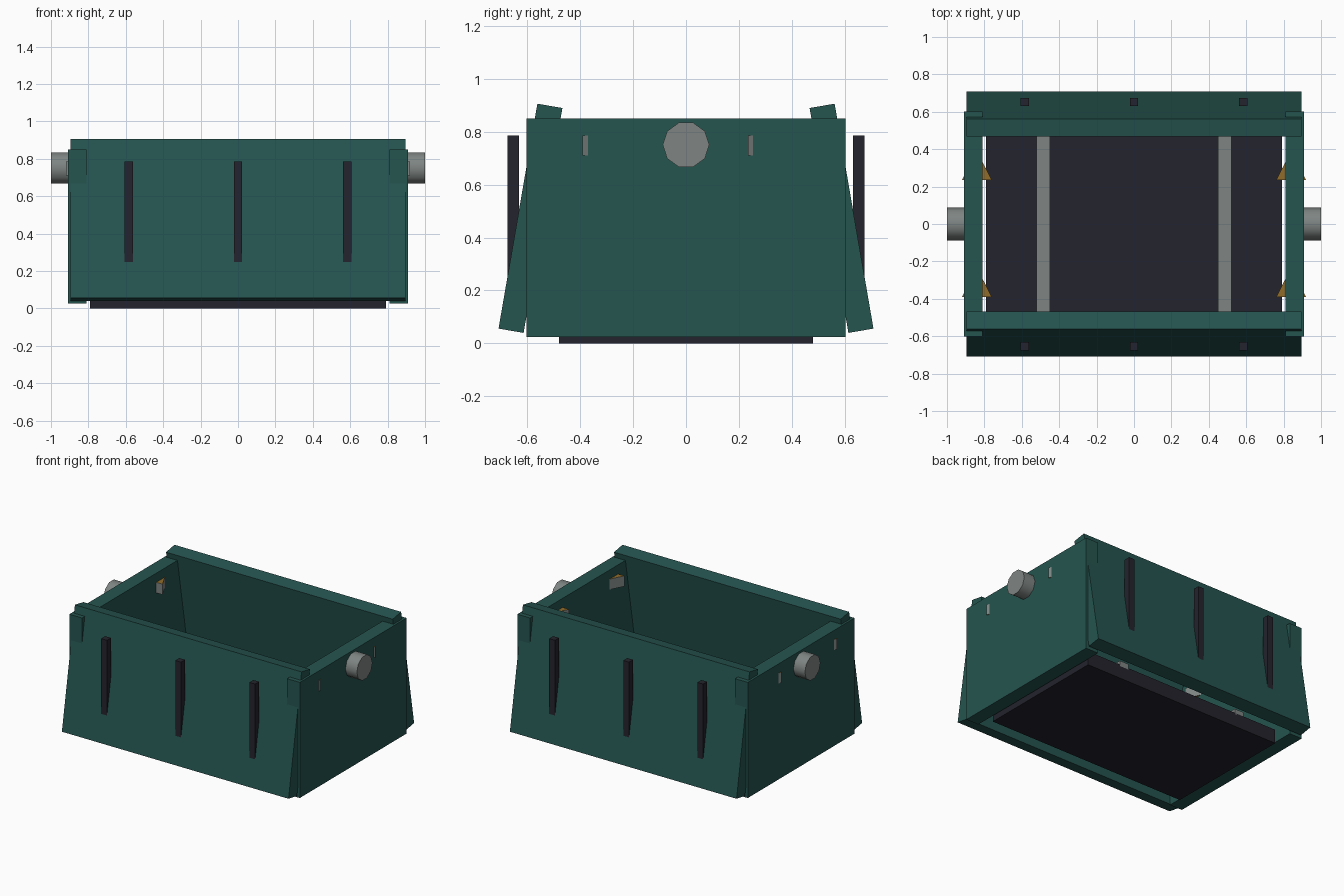
import bpy, bmesh, math
from mathutils import Matrix

if "Cube" in bpy.data.objects:
    bpy.data.objects.remove(bpy.data.objects["Cube"])


def material(name, rgb):
    m = bpy.data.materials.new(name)
    m.diffuse_color = (*rgb, 1)
    m.use_nodes = True
    m.node_tree.nodes["Principled BSDF"].inputs["Base Color"].default_value = m.diffuse_color
    return m


GREEN = material("dark teal paint", (0.019, 0.09, 0.08))
DARK = material("dark rubber", (0.017, 0.017, 0.026))
STEEL = material("grey steel", (0.21, 0.235, 0.228))
GOLD = material("gold", (0.28, 0.15, 0.023))


def finish(name, bm, *mats):
    bmesh.ops.recalc_face_normals(bm, faces=bm.faces)
    mesh = bpy.data.meshes.new(name)
    bm.to_mesh(mesh)
    bm.free()
    for m in mats:
        mesh.materials.append(m)
    obj = bpy.data.objects.new(name, mesh)
    bpy.context.collection.objects.link(obj)
    return obj


def box(name, centre, size, mat, tilt=0):
    bm = bmesh.new()
    bmesh.ops.create_cube(bm, size=1)
    bm.transform(Matrix.Translation(centre) @ Matrix.Rotation(tilt, 4, 'X')
                 @ Matrix.Diagonal((*size, 1)))
    return finish(name, bm, mat)


def wedge(name, cx, cy, cz, w, d, h):
    # triangular block pointing to +y, gold caps and steel sides
    bm = bmesh.new()
    pts = [(cx - w/2, cy - d/2), (cx + w/2, cy - d/2), (cx, cy + d/2)]
    base = bm.faces.new([bm.verts.new((x, y, cz - h/2)) for x, y in pts])
    top = bmesh.ops.extrude_face_region(bm, geom=[base])["geom"]
    bmesh.ops.translate(bm, vec=(0, 0, h),
                        verts=[v for v in top if isinstance(v, bmesh.types.BMVert)])
    bm.normal_update()
    for f in bm.faces:
        f.material_index = 1 if abs(f.normal.z) > 0.5 else 0
    return finish(name, bm, STEEL, GOLD)


# floor slab with two runner strips
box("floor", (0, 0, 0.05), (1.58, 0.96, 0.10), DARK)
for s, side in ((-1, "left"), (1, "right")):
    box(f"{side}_floor_strip", (s * 0.485, 0, 0.11), (0.072, 0.96, 0.04), STEEL)

    # upright end wall
    box(f"{side}_wall", (s * 0.86, 0, 0.4375), (0.10, 1.205, 0.825), GREEN)

    # ten-sided lifting pin
    bm = bmesh.new()
    bmesh.ops.create_cone(bm, cap_ends=True, segments=10, radius1=0.088,
                          radius2=0.088, depth=0.16)
    # one corner points along y, flat side up
    bm.transform(Matrix.Translation((s * 0.92, 0, 0.75)) @ Matrix.Rotation(math.pi / 2, 4, 'Y'))
    pin = finish(f"{side}_lifting_pin", bm, STEEL)
    bpy.context.view_layer.objects.active = pin
    pin.select_set(True)
    bpy.ops.object.shade_smooth_by_angle(angle=math.radians(40))
    pin.select_set(False)

    # wedge hooks through the end wall
    for i, y in enumerate((-0.3125, 0.3125)):
        wedge(f"{side}_hook_{i + 1}", s * 0.84, y, 0.7475, 0.16, 0.156, 0.075)

# leaning long walls with vertical ribs
for s, side in ((-1, "front"), (1, "back")):
    box(f"{side}_wall", (0, s * 0.5875, 0.4725), (1.79, 0.096, 0.862), GREEN,
        tilt=s * math.radians(9.8))
    for i in (-1, 0, 1):
        box(f"{side}_rib_{i + 2}", (i * 0.585, s * 0.6525, 0.4725),
            (0.045, 0.045, 0.625), DARK)
